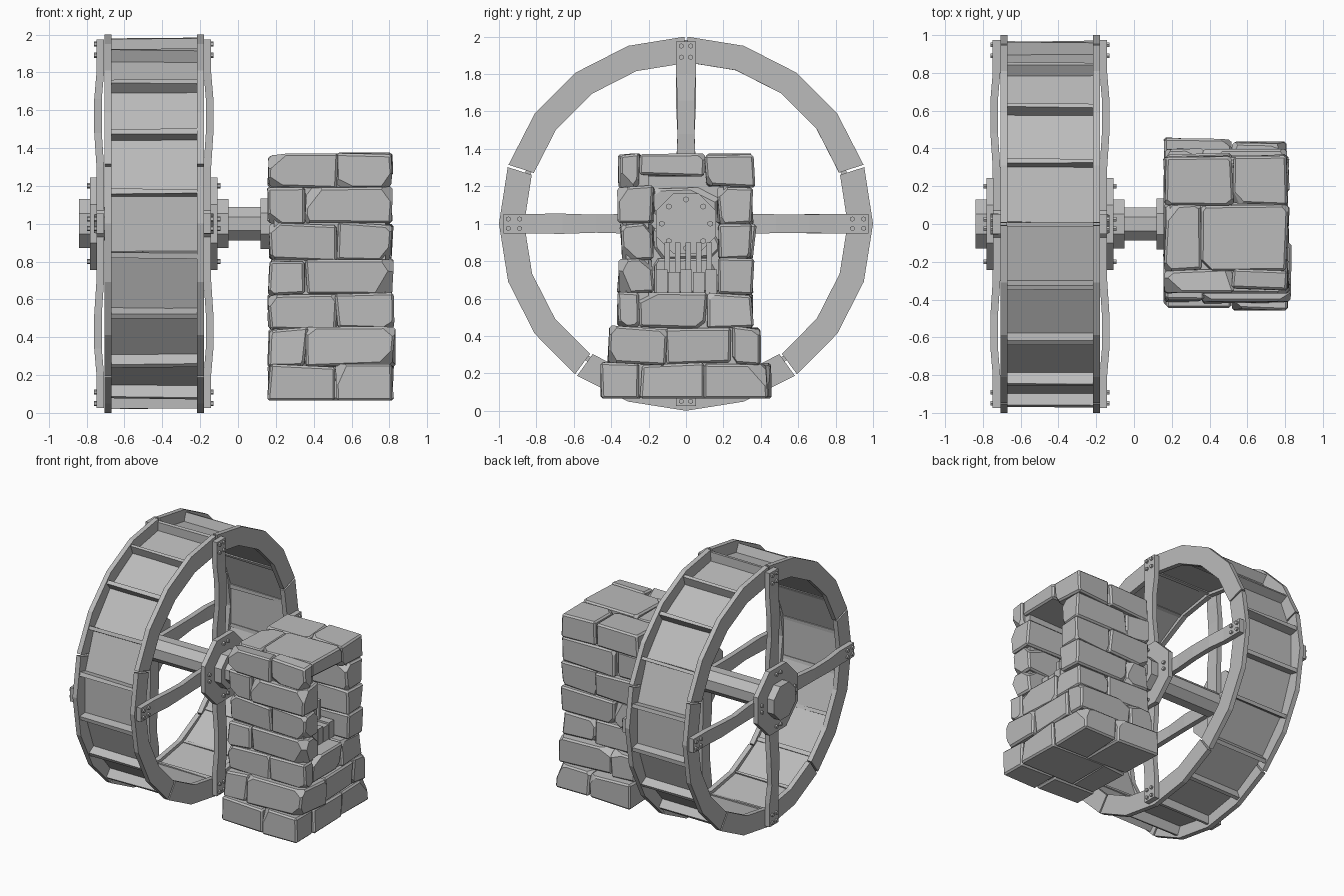
import bpy, bmesh, math, random
from mathutils import Vector, Matrix

random.seed(7)
old = bpy.data.objects.get("Cube")
if old:
    bpy.data.objects.remove(old)

GREY = (0.5, 0.5, 0.5, 1)
mat = bpy.data.materials.new("plain grey")
mat.use_nodes = True
mat.diffuse_color = GREY
mat.node_tree.nodes["Principled BSDF"].inputs["Base Color"].default_value = GREY

AXIS = Vector((0, 0, 1))     # wheel axle height
MID = -0.445                 # wheel centre along x


def finish(name, bm):
    bmesh.ops.recalc_face_normals(bm, faces=bm.faces)
    mesh = bpy.data.meshes.new(name)
    bm.to_mesh(mesh)
    bm.free()
    mesh.materials.append(mat)
    ob = bpy.data.objects.new(name, mesh)
    bpy.context.collection.objects.link(ob)
    return ob


def polar(x, r, deg):
    a = math.radians(deg)
    return Vector((x, r * math.cos(a), r * math.sin(a))) + AXIS


def add_box(bm, lo, hi, turn=0):
    """Box from corner to corner, turned about the axle."""
    lo, hi = Vector(lo), Vector(hi)
    m = Matrix.Translation((lo + hi) / 2) @ Matrix.Diagonal((hi - lo).to_4d())
    if turn:
        m = Matrix.Translation(AXIS) @ Matrix.Rotation(math.radians(turn), 4, 'X') @ Matrix.Translation(-AXIS) @ m
    return bmesh.ops.create_cube(bm, size=1, matrix=m)["verts"]


def add_rod(bm, x0, x1, r, sides, centre=AXIS, twist=0.5):
    """Prism along x."""
    m = (Matrix.Translation(((x0 + x1) / 2, centre.y, centre.z)) @ Matrix.Rotation(math.pi / 2, 4, 'Y')
         @ Matrix.Rotation(2 * math.pi / sides * twist, 4, 'Z'))
    bmesh.ops.create_cone(bm, cap_ends=True, segments=sides, radius1=r, radius2=r,
                          depth=abs(x1 - x0), matrix=m)


def extrude_x(bm, pts, depth):
    face = bm.faces.new([bm.verts.new(p) for p in pts])
    new = bmesh.ops.extrude_face_region(bm, geom=[face])["geom"]
    bmesh.ops.translate(bm, vec=(depth, 0, 0), verts=[v for v in new if isinstance(v, bmesh.types.BMVert)])


# Two rims, each of five curved timbers
for name, x in (("outer_rim", -0.707), ("inner_rim", -0.218)):
    bm = bmesh.new()
    for k in range(5):
        start = 18 + 72 * k
        angles = [start + 18 * i for i in range(5)]
        angles[0] += 0.4
        angles[-1] -= 0.4
        inner = 0.865 + random.uniform(-0.008, 0.008)
        ring = [polar(x, 1.0, a) for a in angles] + [polar(x, inner, a) for a in reversed(angles)]
        extrude_x(bm, ring, 0.037)
    finish(name, bm)

# Drum boards and radial paddles between the rims
boards, paddles = bmesh.new(), bmesh.new()
for k in range(18):
    a = 10 + 20 * k
    quad = [polar(-0.675, 0.915, a), polar(-0.675, 0.915, a + 20),
            polar(-0.675, 0.885, a + 20), polar(-0.675, 0.885, a)]
    extrude_x(boards, quad, 0.46)
    verts = add_box(paddles, (-0.675, 0.875, 0.987), (-0.215, 0.98, 1.013), a)
    for v in verts:
        v.co += Vector((0, random.uniform(-1, 1), random.uniform(-1, 1))) * 0.005
finish("drum_boards", boards)
finish("paddles", paddles)


# Spokes, hub plates, caps and bolts, mirrored to both sides of the wheel
for side, tag in ((-1, "outer"), (1, "inner")):
    def X(d):
        return MID + side * d
    spokes, bolts = bmesh.new(), bmesh.new()
    for a in (0, 90, 180, 270):
        turn = Matrix.Translation(AXIS) @ Matrix.Rotation(math.radians(a), 4, 'X')
        prev = None
        for r in (0.05, 0.3, 0.48, 0.66, 0.8, 0.975):
            mid = 0.3 < r < 0.8
            out = 0.315 if mid else 0.303
            w = 0.053 + random.uniform(-0.01, 0.002) * mid
            ring = [spokes.verts.new(turn @ Vector((X(d), r, z)))
                    for d, z in ((out - 0.04, -w), (out, -w), (out, w), (out - 0.04, w))]
            if prev:
                for i in range(4):
                    spokes.faces.new((prev[i], prev[i - 1], ring[i - 1], ring[i]))
            else:
                spokes.faces.new(ring)
            prev = ring
        spokes.faces.new(prev)
        for r, h in ((0.95, 0.316), (0.89, 0.316), (0.2, 0.352)):
            for z in (-0.025, 0.025):
                add_rod(bolts, X(0.29), X(h), 0.014, 6, turn @ Vector((0, r, z)))
    finish(tag + "_spokes", spokes)
    finish(tag + "_bolts", bolts)
    hub = bmesh.new()
    add_rod(hub, X(0.3), X(0.337), 0.265, 8)
    add_rod(hub, X(0.33), X(0.395), 0.14, 8)
    finish(tag + "_hub", hub)

# Axle, wall flange and bearing disc with its bolts
bm = bmesh.new()
add_rod(bm, -0.8, 0.45, 0.095, 8)
finish("axle", bm)
bm = bmesh.new()
add_rod(bm, 0.12, 0.2, 0.145, 8)
finish("wall_flange", bm)
bm = bmesh.new()
add_rod(bm, 0.4, 0.5, 0.175, 8)
for k in range(8):
    add_rod(bm, 0.49, 0.515, 0.016, 6, polar(0, 0.13, 45 * k))
finish("bearing_disc", bm)

# Bearing support: upright bars standing on a row of blocks
bm = bmesh.new()
for k in range(5):
    y = -0.1 + 0.056 * k
    add_box(bm, (0.55, y - 0.014, 0.74), (0.61, y + 0.014, 0.9))
    y = -0.13 + 0.066 * k
    add_box(bm, (0.5, y - 0.031, 0.62), (0.7, y + 0.031, 0.755 - 0.012 * (k % 2)))
finish("bearing_support", bm)


def add_stone(bm, lo, hi):
    """Rough block with jittered corners and a few chipped ones."""
    part = bmesh.new()
    verts = add_box(part, lo, hi)
    size = Vector(hi) - Vector(lo)
    centre = (Vector(lo) + Vector(hi)) / 2
    flat = lo[2] < 0.1
    for v in verts:
        jit = Vector([random.uniform(-0.012, 0.012) for _ in range(3)])
        if flat and v.co.z < 0.1:
            jit.z = 0
        v.co += jit
    bmesh.ops.bevel(part, geom=part.edges[:], offset=0.012, segments=1, affect='EDGES')
    for _ in range(4):
        sign = Vector([random.choice((-1, 1)) for _ in range(3)])
        if flat:
            sign.z = 1
        n = Vector([s * random.uniform(0.3, 1) for s in sign]).normalized()
        corner = centre + Vector([s * d / 2 for s, d in zip(sign, size)])
        cut = corner - n * random.uniform(0.015, 0.05)
        bmesh.ops.bisect_plane(part, geom=part.verts[:] + part.edges[:] + part.faces[:],
                               plane_co=cut, plane_no=n, clear_outer=True)
        rim = [e for e in part.edges if e.is_boundary]
        if rim:
            bmesh.ops.holes_fill(part, edges=rim, sides=0)
    tmp = bpy.data.meshes.new("tmp")
    part.to_mesh(tmp)
    part.free()
    bm.from_mesh(tmp)
    bpy.data.meshes.remove(tmp)


# Stone pillar: courses of rough blocks, leaving a niche on the +x face
levels = [0.065, 0.25, 0.445, 0.625, 0.81, 1.0, 1.195, 1.365]
halves = [0.435, 0.4, 0.355, 0.352, 0.355, 0.35, 0.352]
for c, half in enumerate(halves):
    z0, z1 = levels[c], levels[c + 1]
    niche = c in (3, 4, 5)
    shift = 0 if niche else (0.07 if c % 2 else -0.07)
    ys = [-half, -0.175 + shift, 0.175 + shift, half]
    bm = bmesh.new()
    for j in range(3):
        split = 0.36 if (c + j) % 2 else 0.52
        if niche and j == 1:
            split = 0.42
        xs = [0.165, split, 0.815 + random.uniform(-0.012, 0.01)]
        for i in range(2):
            if niche and i and j == 1:
                continue
            low = z0 + (0.06 if c == 6 and i and j == 1 else 0)
            grow = random.uniform(-0.01, 0.015)
            y0 = ys[j] - (grow if j == 0 else 0)
            y1 = ys[j + 1] + (grow if j == 2 else 0)
            add_stone(bm, (xs[i], y0, low), (xs[i + 1], y1, z1))
    finish("stone_course_%d" % (c + 1), bm)

# Mortar core filling the gaps between stones
bm = bmesh.new()
add_box(bm, (0.19, -0.32, 0.08), (0.4, 0.32, 1.33))
add_box(bm, (0.38, -0.32, 0.08), (0.78, 0.32, 0.61))
for s in (-1, 1):
    add_box(bm, (0.38, s * 0.2, 0.6), (0.78, s * 0.32, 1.33))
finish("mortar_core", bm)
